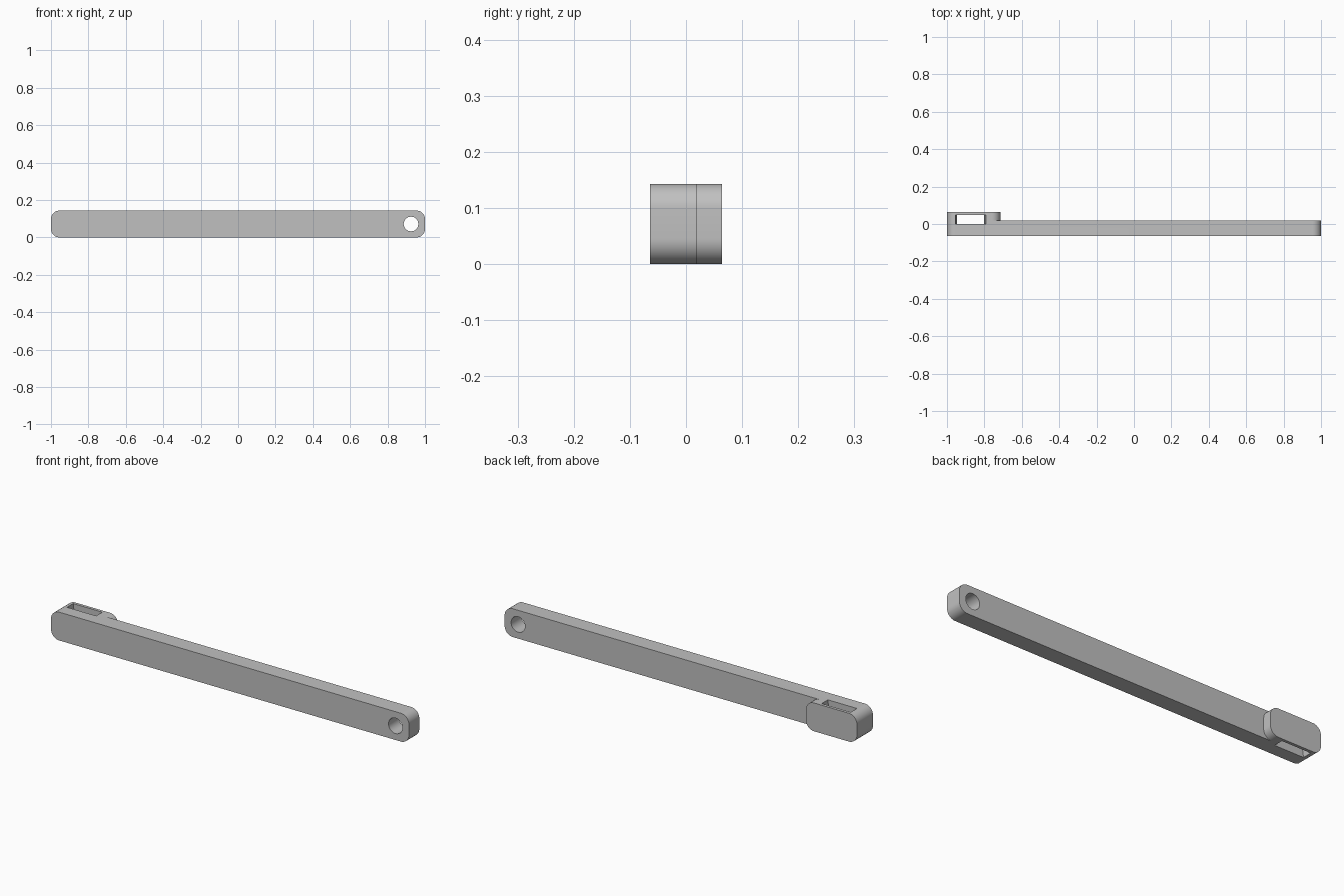
import bpy, bmesh
from math import sin, cos, pi
from mathutils import Vector

cube = bpy.data.objects.get("Cube")
if cube:
    bpy.data.objects.remove(cube, do_unlink=True)

HEIGHT = 0.143
RADIUS = 0.045
FRONT, SEAM, BACK = -0.064, 0.019, 0.064

grey = bpy.data.materials.new("plain grey")
grey.use_nodes = True
grey.diffuse_color = (0.53, 0.53, 0.53, 1)
grey.node_tree.nodes["Principled BSDF"].inputs["Base Color"].default_value = grey.diffuse_color


def prism(name, outline, y0, y1):
    """Extrude an x-z outline from y0 to y1."""
    bm = bmesh.new()
    face = bm.faces.new([bm.verts.new((x, y0, z)) for x, z in outline])
    ext = bmesh.ops.extrude_face_region(bm, geom=[face])
    verts = [g for g in ext["geom"] if isinstance(g, bmesh.types.BMVert)]
    bmesh.ops.translate(bm, verts=verts, vec=Vector((0, y1 - y0, 0)))
    bmesh.ops.recalc_face_normals(bm, faces=bm.faces)
    mesh = bpy.data.meshes.new(name)
    bm.to_mesh(mesh)
    bm.free()
    mesh.materials.append(grey)
    obj = bpy.data.objects.new(name, mesh)
    bpy.context.collection.objects.link(obj)
    return obj


def arc(cx, cz, r, start, sweep, steps):
    return [(cx + r * cos(start + sweep * i / steps),
             cz + r * sin(start + sweep * i / steps)) for i in range(steps + 1)]


def rounded(x0, x1):
    """Full-height rectangle with four rounded corners."""
    lo, hi = RADIUS, HEIGHT - RADIUS
    corners = [(x1 - RADIUS, hi), (x0 + RADIUS, hi), (x0 + RADIUS, lo), (x1 - RADIUS, lo)]
    return [p for i, (cx, cz) in enumerate(corners)
            for p in arc(cx, cz, RADIUS, i * pi / 2, pi / 2, 12)]


def combine(target, tool, operation):
    mod = target.modifiers.new(operation.lower(), "BOOLEAN")
    mod.operation = operation
    mod.solver = "EXACT"
    mod.object = tool
    bpy.context.view_layer.objects.active = target
    bpy.ops.object.modifier_apply(modifier=mod.name)
    bpy.data.objects.remove(tool, do_unlink=True)


# Long bar with a raised pad behind its right end
bar = prism("link_bar", rounded(-1, 1), FRONT, SEAM)
combine(bar, prism("end_pad", rounded(-1, -0.715), SEAM, BACK), "UNION")

# Round pin hole through the left end
hole = arc(0.925, HEIGHT / 2, 0.039, 0, 2 * pi, 48)[:-1]
combine(bar, prism("pin_hole", hole, FRONT - 0.1, BACK + 0.1), "DIFFERENCE")

# Vertical slot through the pad, slightly waisted at mid height
mid, over = HEIGHT / 2, 0.02
slot = [(-0.958, -over), (-0.79, -over), (-0.802, mid),
        (-0.79, HEIGHT + over), (-0.958, HEIGHT + over), (-0.946, mid)]
combine(bar, prism("slot", slot, 0.0, 0.049), "DIFFERENCE")

bpy.ops.object.select_all(action="DESELECT")
bar.select_set(True)
bpy.context.view_layer.objects.active = bar
bpy.ops.object.shade_smooth_by_angle(angle=pi / 6)
